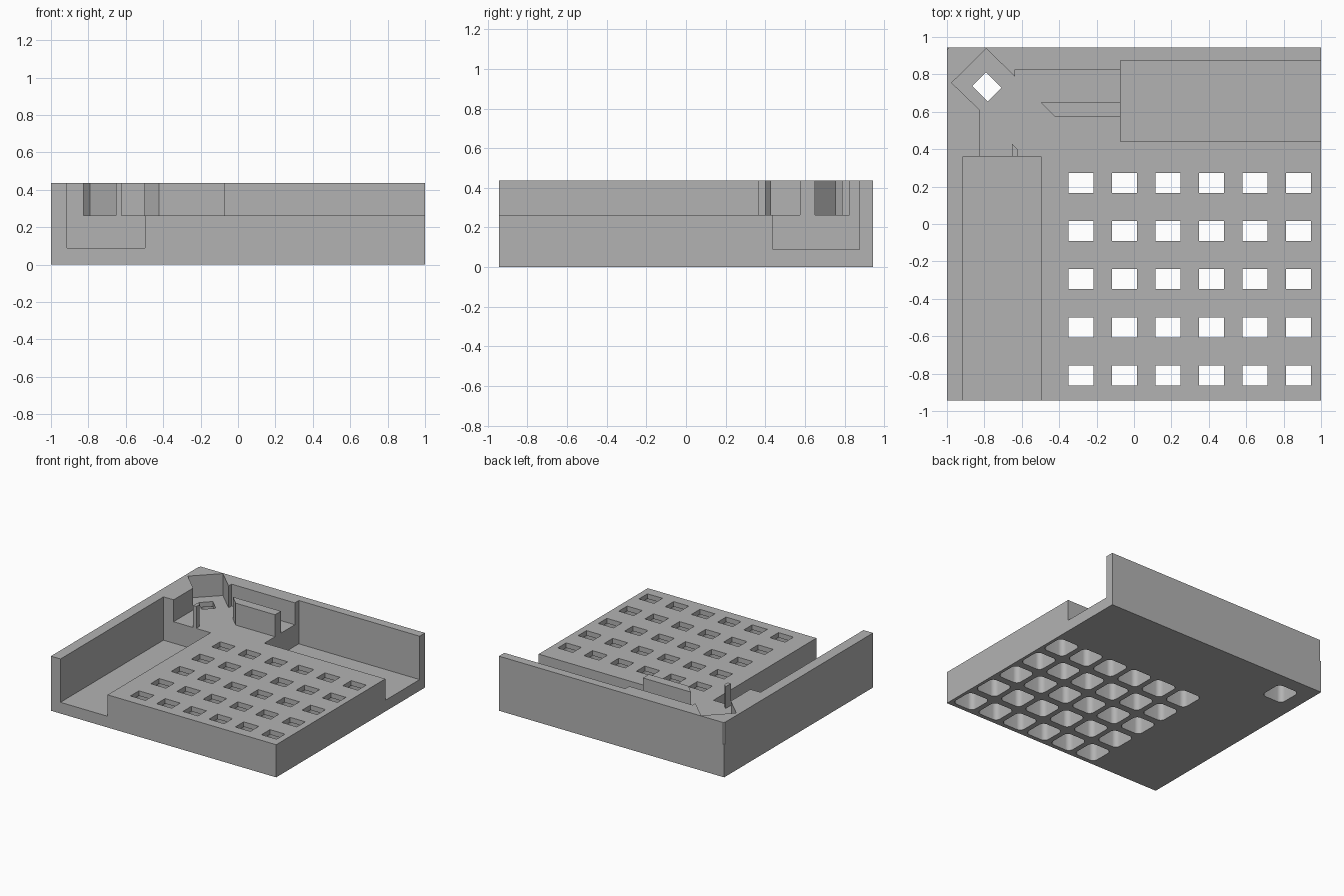
import bpy, bmesh, math

cube = bpy.data.objects.get("Cube")
if cube:
    bpy.data.objects.remove(cube, do_unlink=True)

GREY = (0.45, 0.45, 0.45, 1.0)
grey = bpy.data.materials.new("plain grey")
grey.use_nodes = True
grey.diffuse_color = GREY
grey.node_tree.nodes["Principled BSDF"].inputs["Base Color"].default_value = GREY

W, D, H = 1.0, 0.944, 0.438       # half width, half depth, wall height
DECK, FLOOR, PLATE = 0.262, 0.09, 0.04


def rect(x0, x1, y0, y1):
    return [(x0, y0), (x1, y0), (x1, y1), (x0, y1)]


def turned_rect(cx, cy, w, d, angle=0.0):
    c, s = math.cos(angle), math.sin(angle)
    return [(cx + x * c - y * s, cy + x * s + y * c)
            for x, y in rect(-w / 2, w / 2, -d / 2, d / 2)]


def rounded_rect(cx, cy, w, d, r, steps=8):
    pts = []
    for i, (sx, sy) in enumerate([(1, 1), (-1, 1), (-1, -1), (1, -1)]):
        for k in range(steps + 1):
            a = (i + k / steps) * math.pi / 2
            pts.append((cx + sx * (w / 2 - r) + r * math.cos(a),
                        cy + sy * (d / 2 - r) + r * math.sin(a)))
    return pts


def prisms(name, outlines, z0, z1):
    """One object holding an upright prism for each outline."""
    bm = bmesh.new()
    for pts in outlines:
        low = [bm.verts.new((x, y, z0)) for x, y in pts]
        high = [bm.verts.new((x, y, z1)) for x, y in pts]
        bm.faces.new(low[::-1])
        bm.faces.new(high)
        for i in range(len(pts)):
            j = (i + 1) % len(pts)
            bm.faces.new((low[i], low[j], high[j], high[i]))
    bmesh.ops.recalc_face_normals(bm, faces=bm.faces)
    mesh = bpy.data.meshes.new(name)
    bm.to_mesh(mesh)
    bm.free()
    obj = bpy.data.objects.new(name, mesh)
    bpy.context.collection.objects.link(obj)
    mesh.materials.append(grey)
    return obj


def activate(obj):
    bpy.ops.object.select_all(action="DESELECT")
    obj.select_set(True)
    bpy.context.view_layer.objects.active = obj


def cut(obj, outlines, z0, z1):
    cutter = prisms("cutter", outlines, z0, z1)
    cutter.hide_render = True
    mod = obj.modifiers.new("cut", "BOOLEAN")
    mod.operation = "DIFFERENCE"
    mod.solver = "EXACT"
    mod.object = cutter
    activate(obj)
    bpy.ops.object.modifier_apply(modifier=mod.name)
    bpy.data.objects.remove(cutter, do_unlink=True)


# Solid block
tray = prisms("tray_body", [rect(-W, W, -D, D)], 0, H)

# Opening above the deck, leaving the side wall, back wall and corner pocket
opening = [(-0.915, -1.2), (-0.915, 0.362), (-0.825, 0.362), (-0.825, 0.61),
           (-0.975, 0.755), (-0.79, 0.937), (-0.635, 0.787), (-0.635, 0.825),
           (-0.073, 0.825), (-0.073, 0.875), (1.2, 0.875), (1.2, -1.2)]
cut(tray, [opening], DECK, 0.7)

# Deep channels, open at the front and at the side
cut(tray, [rect(-0.915, -0.497, -1.2, 0.362),
           rect(-0.073, 1.2, 0.44, 0.875)], FLOOR, 0.6)

# Tiny bevel on the upper back corner
cut(tray, [[(-1.1, D - 0.012 - 0.1), (-W, D - 0.012), (-W + 0.012, D),
            (-W + 0.112, 1.1), (-1.1, 1.1)]], DECK, 0.7)

# Rounded sockets from below, with small windows through the thin top plate
grid = [(-0.283 + 0.2326 * i, 0.22 - 0.2575 * j) for i in range(6) for j in range(5)]
corner = (-0.786, 0.733)
cut(tray, [rounded_rect(x, y, 0.19, 0.2, 0.04) for x, y in grid + [corner]],
    -0.1, DECK - PLATE)
windows = [turned_rect(x, y, 0.134, 0.107) for x, y in grid]
windows.append(turned_rect(*corner, 0.117, 0.104, -math.pi / 4))
cut(tray, windows, 0.15, 0.35)

activate(tray)
bpy.ops.object.shade_smooth_by_angle(angle=math.radians(30))

# Guide rail and small post standing on the deck
prisms("guide_rail", [[(-0.5, 0.65), (-0.422, 0.574), (-0.073, 0.574),
                       (-0.073, 0.65)]], DECK, H)
prisms("guide_post", [[(-0.652, 0.362), (-0.624, 0.362), (-0.624, 0.402),
                       (-0.652, 0.43)]], DECK, H)
